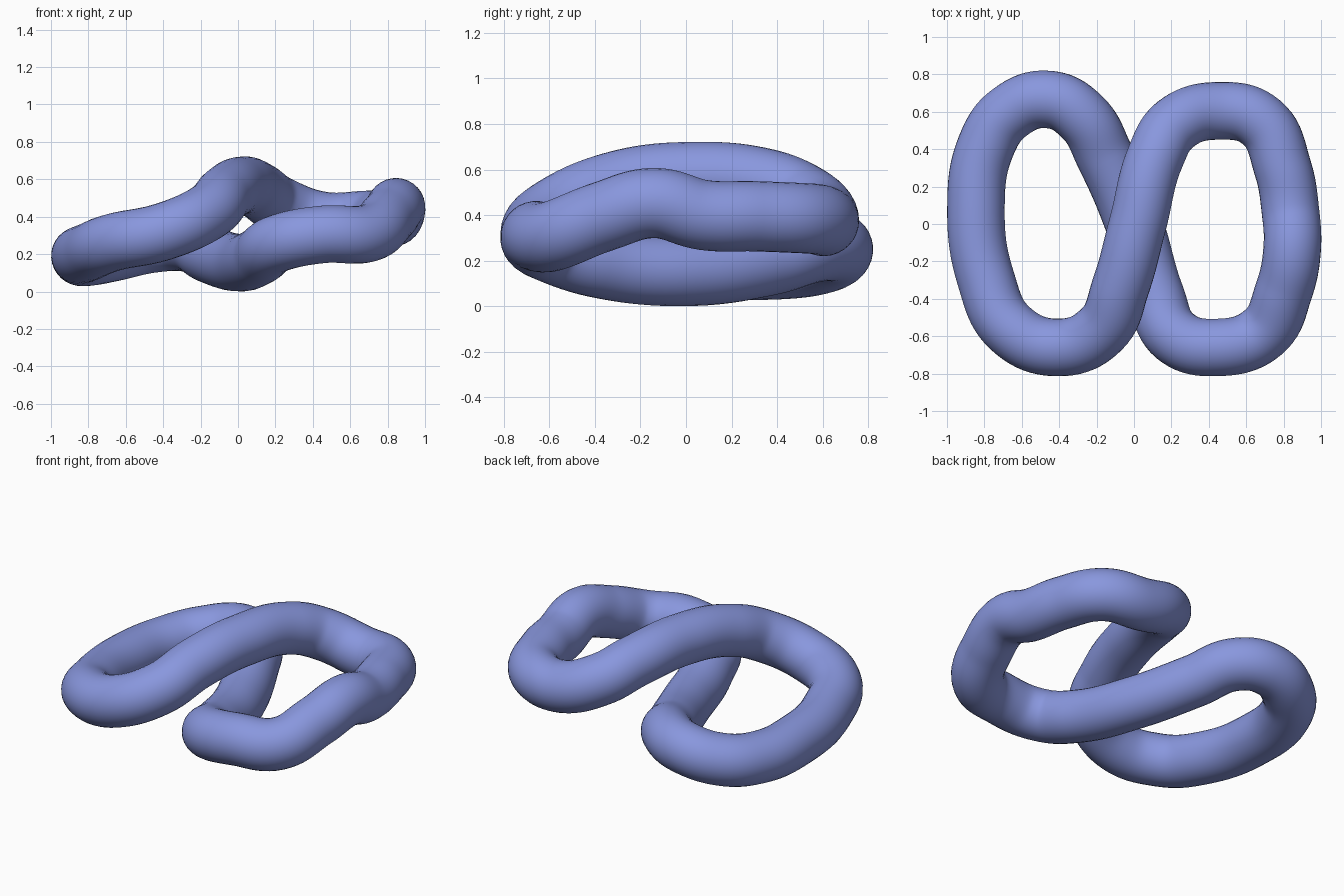
import bpy

if "Cube" in bpy.data.objects:
    bpy.data.objects.remove(bpy.data.objects["Cube"])

# Blue material
blue = bpy.data.materials.new("periwinkle blue")
blue.diffuse_color = (0.25, 0.31, 0.73, 1)
blue.use_nodes = True
blue.node_tree.nodes["Principled BSDF"].inputs["Base Color"].default_value = blue.diffuse_color

# Centre line of the closed figure-eight tube
RADIUS = 0.154
path = [
    (-0.845, 0.08, 0.19), (-0.79, -0.30, 0.215), (-0.66, -0.56, 0.265),   # left loop
    (-0.40, -0.66, 0.32), (-0.17, -0.56, 0.42),
    (-0.07, -0.33, 0.52), (0.02, 0.00, 0.567), (0.115, 0.36, 0.535),      # upper crossing strand
    (0.225, 0.535, 0.46), (0.45, 0.605, 0.38), (0.68, 0.545, 0.385),      # right loop
    (0.795, 0.30, 0.395), (0.835, 0.08, 0.40), (0.845, -0.14, 0.453),
    (0.80, -0.36, 0.395), (0.69, -0.58, 0.31), (0.45, -0.66, 0.305),
    (0.22, -0.60, 0.26),
    (0.115, -0.38, 0.19), (0.00, 0.00, 0.155), (-0.155, 0.36, 0.20),      # lower crossing strand
    (-0.275, 0.57, 0.26), (-0.45, 0.665, 0.255), (-0.66, 0.60, 0.21), (-0.79, 0.42, 0.185),
]

# Sweep a round section along the path
curve = bpy.data.curves.new("looped_tube", 'CURVE')
curve.dimensions = '3D'
curve.twist_mode = 'MINIMUM'
curve.resolution_u = 10
curve.bevel_depth = RADIUS
curve.bevel_resolution = 14
spline = curve.splines.new('BEZIER')
spline.bezier_points.add(len(path) - 1)
for point, co in zip(spline.bezier_points, path):
    point.co = co
    point.handle_left_type = point.handle_right_type = 'AUTO'
spline.use_cyclic_u = True
spline.use_smooth = True
curve.materials.append(blue)

tube = bpy.data.objects.new("looped_tube", curve)
bpy.context.collection.objects.link(tube)

# Turn the sweep into a smooth mesh
bpy.context.view_layer.objects.active = tube
tube.select_set(True)
bpy.ops.object.convert(target='MESH')
bpy.ops.object.shade_smooth()
